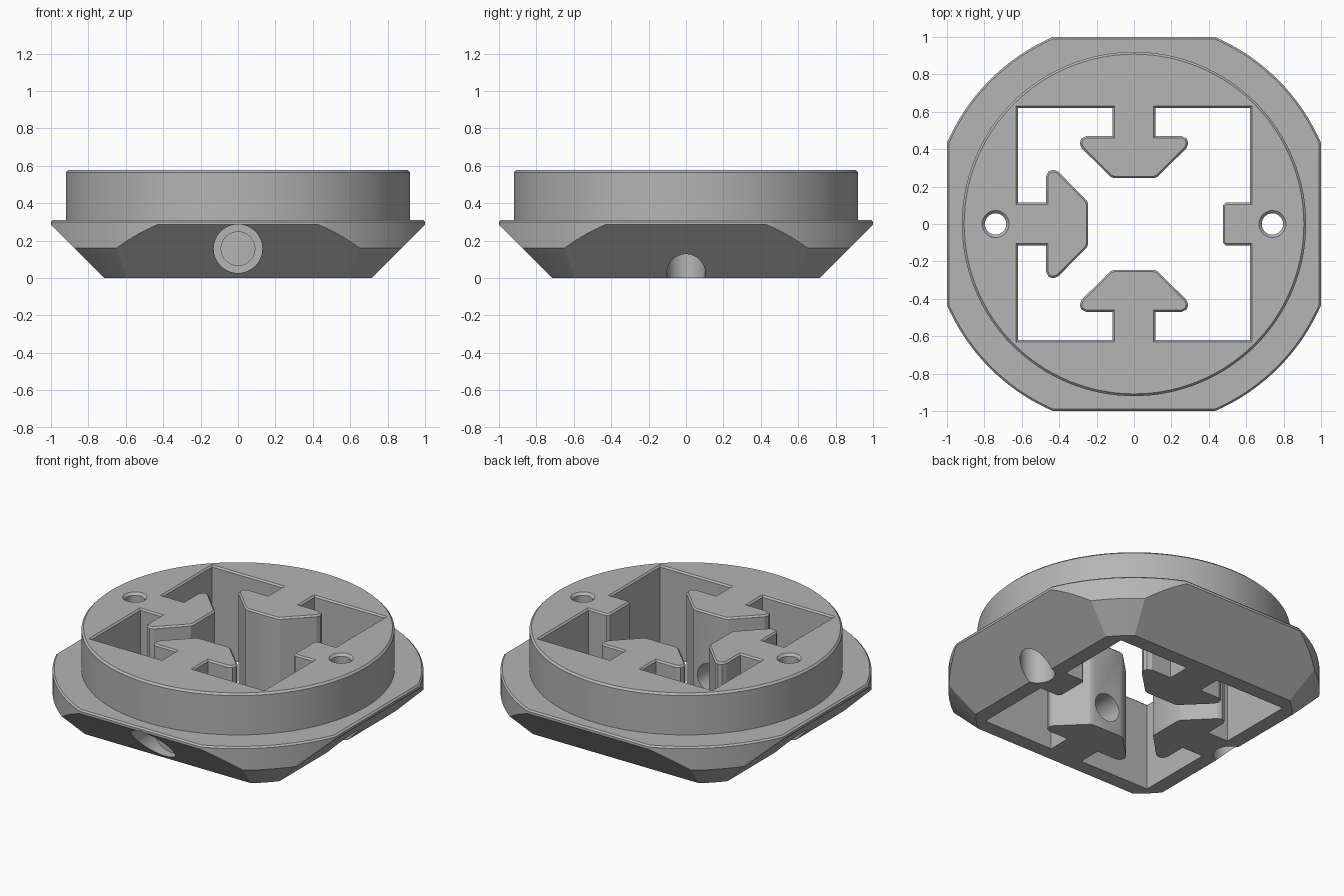
import bpy
import bmesh
from math import cos, sin, pi, radians
from mathutils import Matrix, Vector

cube = bpy.data.objects.get("Cube")
if cube:
    bpy.data.objects.remove(cube, do_unlink=True)

grey = bpy.data.materials.new("plain grey")
grey.use_nodes = True
COLOUR = (0.46, 0.46, 0.46, 1)
grey.diffuse_color = COLOUR
grey.node_tree.nodes["Principled BSDF"].inputs["Base Color"].default_value = COLOUR


def circle(r, n=128):
    return [(r * cos(2 * pi * i / n), r * sin(2 * pi * i / n)) for i in range(n)]


def square(h):
    return [(-h, -h), (h, -h), (h, h), (-h, h)]


def offset(outline, d):
    """Move a counter-clockwise outline outwards by d with mitred corners."""
    out = []
    for i, p in enumerate(outline):
        p = Vector(p)
        a = (p - Vector(outline[i - 1])).normalized()
        b = (Vector(outline[(i + 1) % len(outline)]) - p).normalized()
        na, nb = Vector((a.y, -a.x)), Vector((b.y, -b.x))
        out.append(tuple(p + (na + nb) * d / (1 + na.dot(nb))))
    return out


def loft(name, levels, matrix=Matrix()):
    """Solid through matching outlines stacked at given heights."""
    bm = bmesh.new()
    rings = [[bm.verts.new((x, y, z)) for x, y in outline] for z, outline in levels]
    bm.faces.new(rings[0][::-1])
    bm.faces.new(rings[-1])
    for low, high in zip(rings, rings[1:]):
        for i in range(len(low)):
            bm.faces.new((low[i - 1], low[i], high[i], high[i - 1]))
    bm.transform(matrix)
    bmesh.ops.recalc_face_normals(bm, faces=bm.faces[:])
    mesh = bpy.data.meshes.new(name)
    bm.to_mesh(mesh)
    bm.free()
    mesh.materials.append(grey)
    obj = bpy.data.objects.new(name, mesh)
    bpy.context.collection.objects.link(obj)
    return obj


def combine(target, tool, operation):
    mod = target.modifiers.new(operation.lower(), 'BOOLEAN')
    mod.operation, mod.object, mod.solver = operation, tool, 'EXACT'
    bpy.context.view_layer.objects.active = target
    bpy.ops.object.modifier_apply(modifier=mod.name)
    bpy.data.objects.remove(tool, do_unlink=True)


# Flange: a chamfered round plate trimmed by four sloping flats
body = loft("adapter_body", [(0, circle(0.93)), (0.16, circle(1.09)),
                             (0.30, circle(1.09)), (0.31, circle(1.08))])
flats = loft("flats", [(-0.05, square(0.665)), (0.285, square(1.0)),
                       (0.30, square(1.0)), (0.34, square(0.96))])
combine(body, flats, 'INTERSECT')

# Raised round collar
collar = loft("collar", [(0.27, circle(0.92)), (0.565, circle(0.92)),
                         (0.577, circle(0.908))])
combine(body, collar, 'UNION')

# Square opening with three arrow tongues and one short stub
HALF = 0.62
arrow = [(-0.115, HALF), (-0.115, 0.47), (-0.255, 0.47), (-0.282, 0.457),
         (-0.29, 0.432), (-0.28, 0.405), (-0.125, 0.252), (-0.105, 0.245)]
stub = [(-0.115, HALF), (-0.115, 0.49), (-0.1, 0.475)]
opening = []
for turn, tongue in enumerate([arrow, stub, arrow, arrow]):
    side = [(-HALF, HALF)] + tongue + [(-x, y) for x, y in reversed(tongue)]
    for x, y in side:
        for _ in range(turn):
            x, y = y, -x
        opening.append((x, y))
opening.reverse()
cavity = loft("cavity", [(-0.1, opening), (0.567, opening),
                         (0.587, offset(opening, 0.02))])
combine(body, cavity, 'DIFFERENCE')

# Vertical screw holes, counterbored from below
for x in (-0.74, 0.74):
    hole = loft("screw_hole", [(-0.1, circle(0.103, 48)), (0.28, circle(0.103, 48)),
                               (0.281, circle(0.057, 48)), (0.562, circle(0.057, 48)),
                               (0.587, circle(0.082, 48))],
                Matrix.Translation((x, 0, 0)))
    combine(body, hole, 'DIFFERENCE')

# Stepped bore through the front tongue
bore = loft("front_bore", [(0.1, circle(0.09, 64)), (0.68, circle(0.09, 64)),
                           (0.681, circle(0.13, 64)), (1.2, circle(0.13, 64))],
            Matrix.Translation((0, 0, 0.157)) @ Matrix.Rotation(radians(90), 4, 'X'))
combine(body, bore, 'DIFFERENCE')

# Smooth the round walls and keep the edges crisp
bpy.ops.object.select_all(action='DESELECT')
body.select_set(True)
bpy.context.view_layer.objects.active = body
bpy.ops.object.shade_smooth_by_angle(angle=radians(25))
